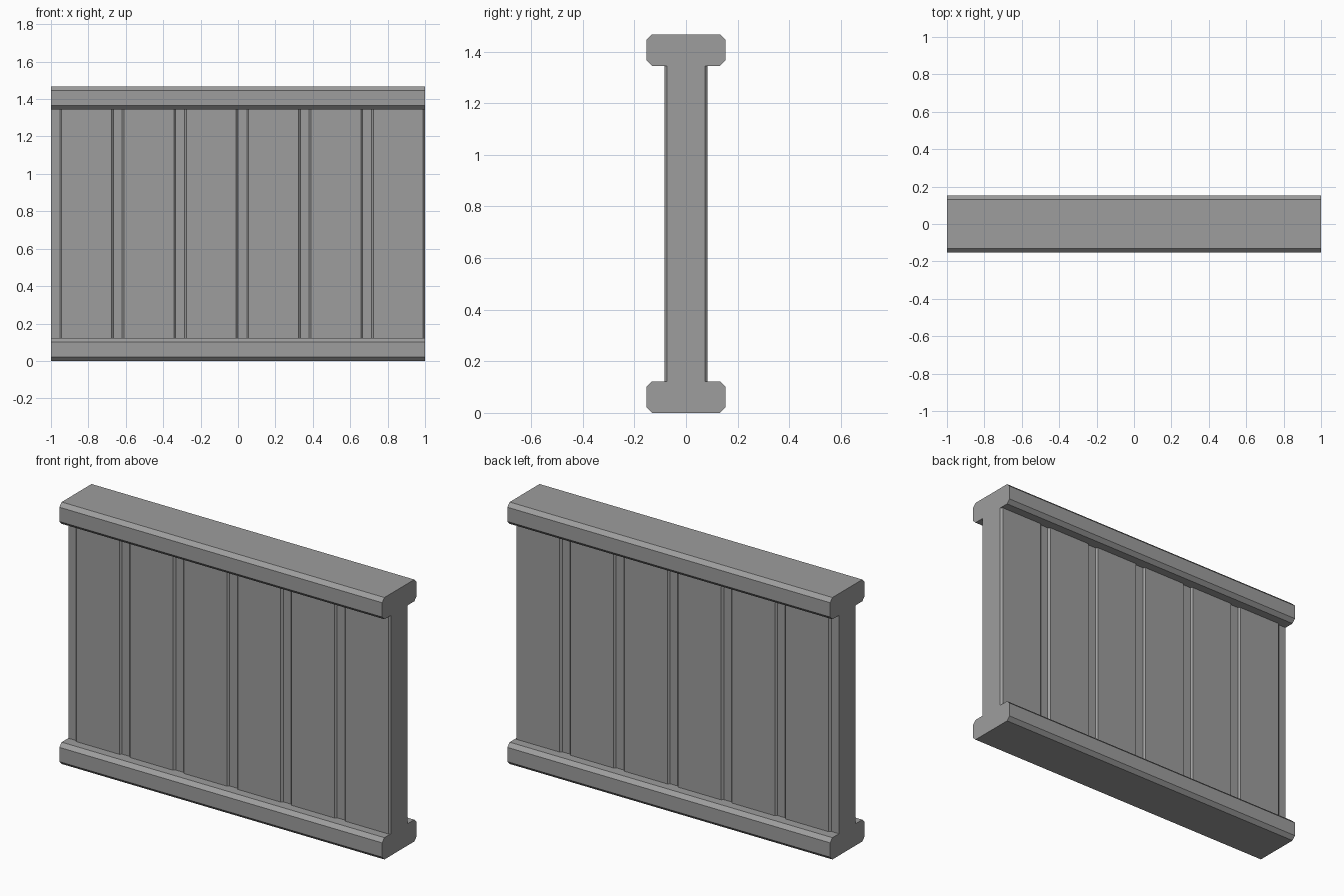
import bpy
import bmesh

cube = bpy.data.objects.get("Cube")
if cube:
    bpy.data.objects.remove(cube, do_unlink=True)

HEIGHT = 1.467
RAIL = 0.122        # rail height
RAIL_Y = 0.153      # rail half depth
CHAMFER = 0.021
CORE_Y = 0.074      # wall half depth
PANEL_Y = 0.084     # raised panel half depth
PANELS = 6
PITCH = 2 / PANELS
PANEL_WIDTH = 0.286
BEVEL = 0.01

grey = bpy.data.materials.new("plain_grey")
grey.use_nodes = True
colour = (0.34, 0.34, 0.34, 1)
grey.diffuse_color = colour
grey.node_tree.nodes["Principled BSDF"].inputs["Base Color"].default_value = colour


def extrude(name, outline, offset):
    """Sweep a closed outline along an offset to make a solid part."""
    bm = bmesh.new()
    face = bm.faces.new([bm.verts.new(p) for p in outline])
    result = bmesh.ops.extrude_face_region(bm, geom=[face], use_keep_orig=True)
    moved = [g for g in result["geom"] if isinstance(g, bmesh.types.BMVert)]
    bmesh.ops.translate(bm, verts=moved, vec=offset)
    bmesh.ops.recalc_face_normals(bm, faces=bm.faces)
    mesh = bpy.data.meshes.new(name)
    bm.to_mesh(mesh)
    bm.free()
    mesh.materials.append(grey)
    obj = bpy.data.objects.new(name, mesh)
    bpy.context.collection.objects.link(obj)
    return obj


# Wall core with chamfered top and bottom rails, as one I-shaped section
inner = RAIL_Y - CHAMFER
lower = [(inner, 0), (RAIL_Y, CHAMFER), (RAIL_Y, RAIL - CHAMFER),
         (inner, RAIL), (CORE_Y, RAIL)]
side = lower + [(y, HEIGHT - z) for y, z in reversed(lower)]
section = side + [(-y, z) for y, z in reversed(side)]
extrude("wall_frame", [(-1, y, z) for y, z in section], (2, 0, 0))

# Raised panels with bevelled sides, on the front and the back
for face_name, sign in (("front", -1), ("back", 1)):
    for i in range(PANELS):
        right = -1 + (i + 1) * PITCH
        left = right - PANEL_WIDTH
        outline = [(left, sign * CORE_Y, RAIL),
                   (left + BEVEL, sign * PANEL_Y, RAIL),
                   (right - BEVEL, sign * PANEL_Y, RAIL),
                   (right, sign * CORE_Y, RAIL)]
        extrude(f"{face_name}_panel_{i + 1}", outline, (0, 0, HEIGHT - 2 * RAIL))
